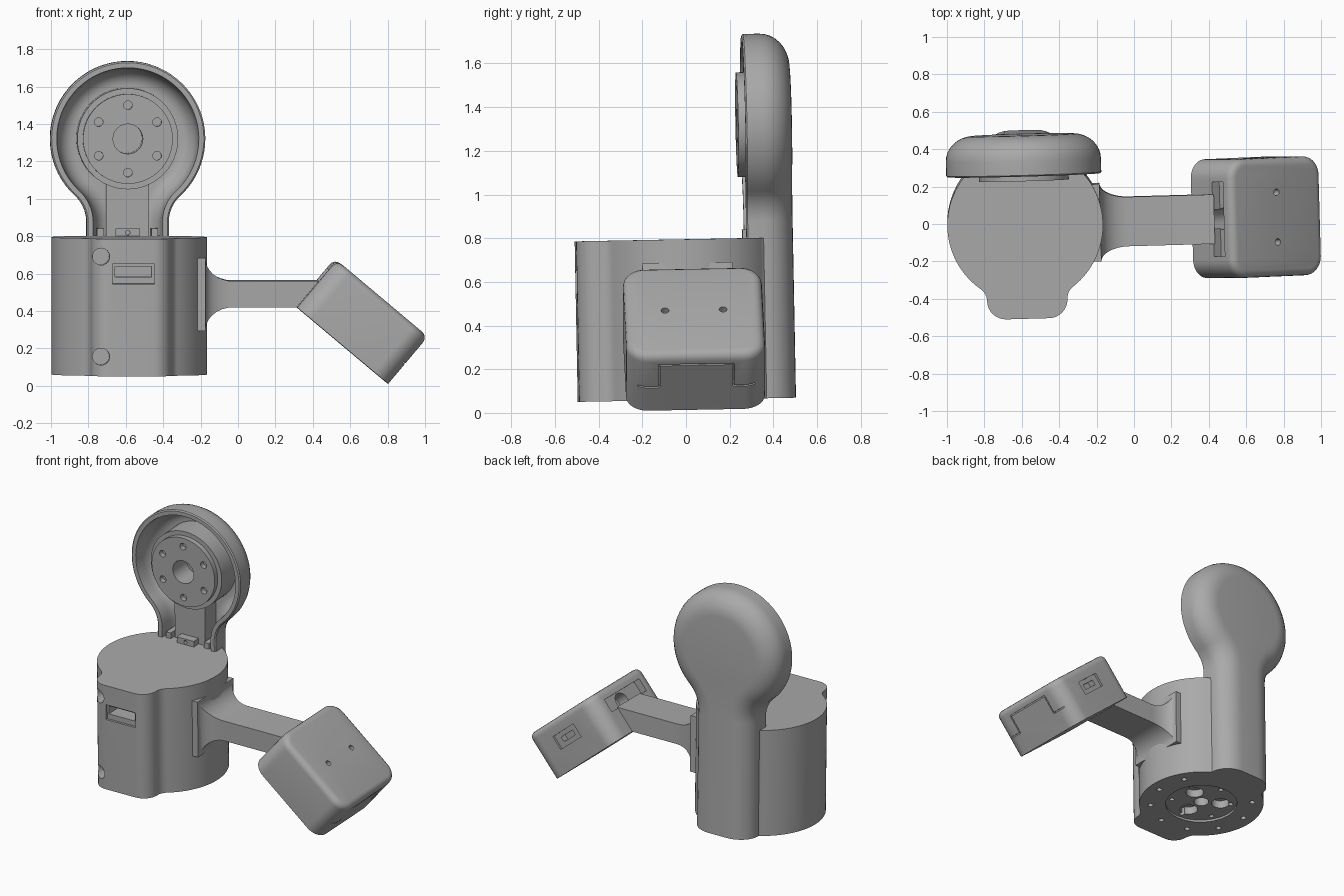
import bpy, bmesh
from math import sin, cos, pi, radians, sqrt, atan2
from mathutils import Matrix, Vector

old = bpy.data.objects.get("Cube")
if old:
    bpy.data.objects.remove(old, do_unlink=True)

grey = bpy.data.materials.new("plain_grey")
grey.use_nodes = True
COLOUR = (0.4, 0.4, 0.4, 1)
grey.diffuse_color = COLOUR
grey.node_tree.nodes["Principled BSDF"].inputs["Base Color"].default_value = COLOUR

CX = -0.582                      # axis of the main body
HUB_Z = 1.315                    # centre of the round paddle
BOTTOM, TOP = 0.06, 0.795
parts = []


def finish(name, bm, keep=True):
    bmesh.ops.recalc_face_normals(bm, faces=bm.faces)
    mesh = bpy.data.meshes.new(name)
    bm.to_mesh(mesh)
    bm.free()
    mesh.materials.append(grey)
    ob = bpy.data.objects.new(name, mesh)
    bpy.context.collection.objects.link(ob)
    if keep:
        parts.append(ob)
    return ob


def loft(name, rings):
    bm = bmesh.new()
    loops = [[bm.verts.new(p) for p in ring] for ring in rings]
    n = len(loops[0])
    for a, b in zip(loops, loops[1:]):
        for i in range(n):
            bm.faces.new((a[i], a[(i + 1) % n], b[(i + 1) % n], b[i]))
    bm.faces.new(loops[0])
    bm.faces.new(loops[-1])
    return finish(name, bm)


def box(name, lo, hi, keep=True):
    bm = bmesh.new()
    lo, hi = Vector(lo), Vector(hi)
    bmesh.ops.create_cube(bm, size=1, matrix=Matrix.Translation((lo + hi) / 2) @ Matrix.Diagonal((*(hi - lo), 1)))
    return finish(name, bm, keep)


def cylinder(name, centre, radius, depth, axis="Z", keep=True, sides=48):
    bm = bmesh.new()
    turn = {"X": Matrix.Rotation(pi / 2, 4, "Y"), "Y": Matrix.Rotation(pi / 2, 4, "X"), "Z": Matrix()}[axis]
    bmesh.ops.create_cone(bm, cap_ends=True, segments=sides, radius1=radius, radius2=radius,
                          depth=depth, matrix=Matrix.Translation(centre) @ turn)
    return finish(name, bm, keep)


def cut(target, cutter):
    cutter.hide_render = True
    mod = target.modifiers.new("cut", "BOOLEAN")
    mod.operation, mod.solver, mod.object = "DIFFERENCE", "EXACT", cutter
    bpy.context.view_layer.objects.active = target
    bpy.ops.object.modifier_apply(modifier=mod.name)
    bpy.data.objects.remove(cutter, do_unlink=True)


def drill(target, centre, radius, depth, axis):
    cut(target, cylinder("cutter", centre, radius, depth, axis, False, 24))


def slot(target, lo, hi):
    cut(target, box("cutter", lo, hi, False))


def arc(cx, cy, r, a0, a1, n):
    return [(cx + r * cos(a0 + (a1 - a0) * i / n), cy + r * sin(a0 + (a1 - a0) * i / n)) for i in range(n + 1)]


def keyhole(R, hw, r, d, end):
    """Right half of a circle blended by a concave fillet into a neck below it."""
    cy = -sqrt((R + r) ** 2 - (hw + r) ** 2)
    a = atan2(cy, hw + r)
    return arc(hw + r, cy, r + d, pi, pi + a, 10) + arc(0, 0, R - d, a, end, 28)[1:]


# Main body: cylinder with a lobe at the front and a smaller one behind
def lobe(depth, hw, c=0.1):
    return arc(hw - c, c - depth, c, -pi / 2, 0, 8) + keyhole(0.416, hw, 0.08, 0, 0)


right = lobe(0.5, 0.215) + [(x, -y) for x, y in reversed(lobe(0.48, 0.2)[:-1])]
plan = right + [(-x, y) for x, y in reversed(right)]
body = loft("main_body", [[(CX + x, y, z) for x, y in plan] for z in (BOTTOM, TOP)])

# Front slot and screw recesses
slot(body, (-0.685, -0.6, 0.555), (-0.46, -0.485, 0.66))
slot(body, (-0.672, -0.6, 0.592), (-0.475, -0.36, 0.648))
for z in (0.7, 0.165):
    drill(body, (-0.745, -0.5, z), 0.045, 0.2, "Y")

# Mounting face under the body
drill(body, (CX, 0, BOTTOM), 0.24, 0.03, "Z")
drill(body, (CX, 0, BOTTOM), 0.05, 0.16, "Z")
for count, ring, radius in ((3, 0.13, 0.06), (6, 0.2, 0.016), (10, 0.34, 0.018)):
    for i in range(count):
        a = 2 * pi * i / count + 0.5
        drill(body, (CX + ring * cos(a), ring * sin(a), BOTTOM), radius, 0.14, "Z")


# Paddle shell: rounded back running down into a spine, hollow at the front
def teardrop(d, y, bottom):
    half = [(0.22 - d, bottom - HUB_Z)] + keyhole(0.415, 0.22, 0.19, d, pi / 2)
    full = half + [(-x, z) for x, z in reversed(half[:-1])]
    return [(CX + x, y, HUB_Z + z) for x, z in full]


steps = [i * pi / 16 for i in range(9)]
outside = [teardrop(0.15 * (1 - cos(a)), 0.36 + 0.135 * sin(a), BOTTOM) for a in reversed(steps)]
rim = [teardrop(0, 0.285, BOTTOM), teardrop(0.008, 0.278, BOTTOM), teardrop(0.035, 0.278, TOP - 0.02)]
inside = [teardrop(0.042 + 0.09 * (1 - cos(a)), 0.34 + 0.11 * sin(a), TOP - 0.02) for a in steps]
loft("paddle_shell", outside + rim + inside)

# Hub inside the paddle
base = cylinder("hub_base", (CX, 0.37, HUB_Z), 0.27, 0.17, "Y", sides=64)
plate = cylinder("hub_plate", (CX, 0.3, HUB_Z), 0.24, 0.1, "Y", sides=64)
for ob in (base, plate):
    drill(ob, (CX, 0.3, HUB_Z), 0.08, 0.22, "Y")
for i in range(6):
    a = pi / 6 + i * pi / 3
    drill(plate, (CX + 0.18 * cos(a), 0.25, HUB_Z + 0.18 * sin(a)), 0.023, 0.08, "Y")

# Post and small blocks between the hub and the body
box("hub_post", (CX - 0.115, 0.32, TOP - 0.02), (CX + 0.115, 0.46, 1.1))
block = box("post_block", (CX - 0.065, 0.265, TOP - 0.02), (CX + 0.065, 0.33, 0.835))
drill(block, (CX, 0.26, 0.813), 0.012, 0.06, "Y")
for side in (-1, 1):
    x = CX + side * 0.145
    box("neck_rib", (x - 0.018, 0.29, TOP - 0.02), (x + 0.018, 0.45, 0.835))

# Arm, flared where it meets the body
stations = [(-0.32, 0.125)] + [(-0.03 - 0.15 * sin(a), 0.125 * (1 - cos(a))) for a in reversed(steps)]
stations.append((0.43, 0))
rings = []
for x, f in stations:
    y, z = 0.132 + 0.6 * f, 0.07 + f
    rings.append([(x, -y, 0.492 - z), (x, y, 0.492 - z), (x, y, 0.492 + z), (x, -y, 0.492 + z)])
loft("arm", rings)

# Tilted end box: round corners, soft upper rim, sharp underside
U, V, W = 0.318, 0.318, 0.165
corner = 0.1


def rounded_square(d, z):
    pts = []
    for k, (sx, sy) in enumerate(((1, 1), (-1, 1), (-1, -1), (1, -1))):
        pts += arc(sx * (U - corner), sy * (V - corner), corner - d, k * pi / 2, (k + 1) * pi / 2, 10)
    return [(x, y, z) for x, y in pts]


soft = 0.04
end_box = loft("end_box", [rounded_square(0, -W)] +
               [rounded_square(soft * (1 - cos(a)), W - soft + soft * sin(a)) for a in steps[::2]])
for v in (-0.133, 0.133):
    drill(end_box, (0, v, W), 0.018, 0.08, "Z")
# Recess and screw hole beside the arm
slot(end_box, (-0.4, -0.2, 0.01), (-U + 0.05, 0.2, 0.1))
drill(end_box, (-U + 0.03, 0, 0.035), 0.058, 0.2, "X")
# Connector port
slot(end_box, (-0.09, V - 0.015, -0.02), (0.11, 0.4, 0.075))
slot(end_box, (-0.045, V - 0.06, 0.01), (0.065, 0.4, 0.045))
# Cover seam on the lower end
g, low, high = 0.004, -0.025, 0.105
slot(end_box, (U - 0.01, -0.17, high - g), (0.4, 0.17, high + g))
for s in (-1, 1):
    slot(end_box, (U - 0.01, s * 0.17 - g, low), (0.4, s * 0.17 + g, high))
    a, b = sorted((s * 0.17, s * 0.27))
    slot(end_box, (U - 0.02, a, low - g), (0.4, b, low + g))
end_box.data.transform(Matrix.Translation((0.66, 0, 0.345)) @ Matrix.Rotation(radians(40), 4, "Y"))

# Slight lean of the whole assembly about the body axis
pivot = Vector((CX, 0, 0.43))
lean = (Matrix.Translation(pivot) @ Matrix.Rotation(radians(1.6), 4, "Z") @
        Matrix.Rotation(radians(1.1), 4, "X") @ Matrix.Translation(-pivot))
for ob in parts:
    ob.data.transform(lean)
    bpy.ops.object.select_all(action="DESELECT")
    ob.select_set(True)
    bpy.context.view_layer.objects.active = ob
    bpy.ops.object.shade_smooth_by_angle(angle=radians(35))
